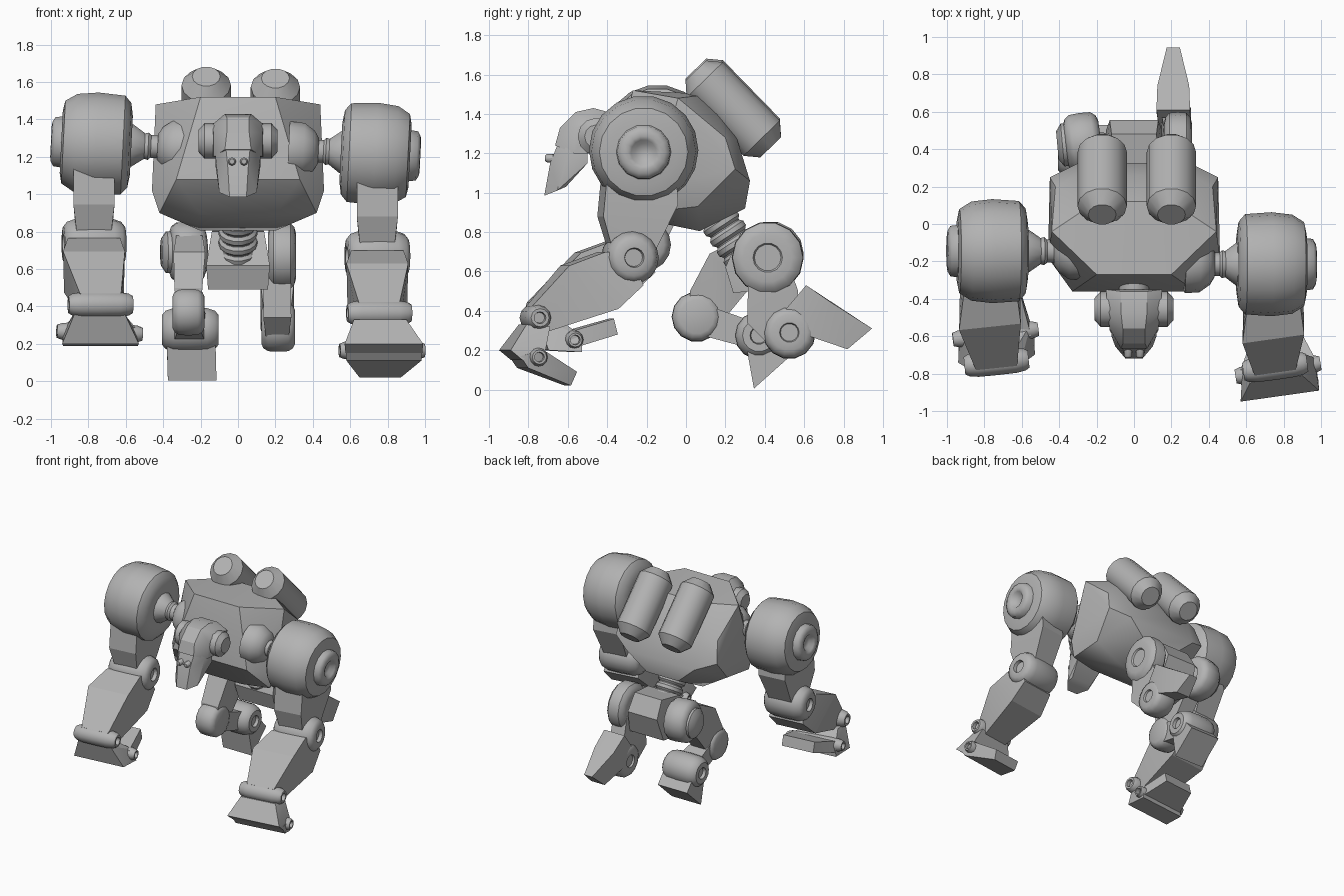
import bpy, bmesh, math
from mathutils import Vector

metal = bpy.data.materials.new("grey metal")
metal.diffuse_color = (0.45, 0.45, 0.45, 1)


def finish(name, bm, angle):
    bmesh.ops.recalc_face_normals(bm, faces=bm.faces)
    me = bpy.data.meshes.new(name)
    bm.to_mesh(me)
    bm.free()
    ob = bpy.data.objects.new(name, me)
    bpy.context.collection.objects.link(ob)
    me.materials.append(metal)
    bpy.ops.object.select_all(action='DESELECT')
    ob.select_set(True)
    bpy.context.view_layer.objects.active = ob
    bpy.ops.object.shade_smooth_by_angle(angle=math.radians(angle))
    return ob


def hull(name, pts, angle=20):
    """Convex solid around points."""
    bm = bmesh.new()
    for p in pts:
        bm.verts.new(p)
    res = bmesh.ops.convex_hull(bm, input=bm.verts)
    junk = {v for v in res["geom_interior"] + res["geom_unused"]
            if isinstance(v, bmesh.types.BMVert)}
    bmesh.ops.delete(bm, geom=list(junk), context='VERTS')
    bmesh.ops.dissolve_limit(bm, angle_limit=0.03, verts=bm.verts, edges=bm.edges)
    return finish(name, bm, angle)


def both(pts):
    return [(s * x, y, z) for x, y, z in pts for s in (1, -1)]


def limb(name, rows, yaw=0):
    """Block from a side outline: rows of (y, z, x centre, half width)."""
    k = math.tan(math.radians(yaw))
    return hull(name, [(x + s * w, y + s * w * k, z) for y, z, x, w in rows for s in (1, -1)])


def lathe(name, a, b, profile, seg=16, angle=40):
    """Turned part along a-b; profile of (fraction, radius)."""
    a, b = Vector(a), Vector(b)
    q = (b - a).to_track_quat('Z', 'Y')
    bm = bmesh.new()
    rings = []
    for t, r in profile:
        n = seg if r > 0 else 1
        rings.append([bm.verts.new(a.lerp(b, t) + q @ Vector(
            (r * math.cos(math.tau * i / seg), r * math.sin(math.tau * i / seg), 0)))
            for i in range(n)])
    for p, c in zip(rings, rings[1:]):
        for i in range(seg):
            j = (i + 1) % seg
            vs = [p[i % len(p)], p[j % len(p)], c[j % len(c)], c[i % len(c)]]
            vs = list(dict.fromkeys(vs))
            if len(vs) > 2:
                bm.faces.new(vs)
    return finish(name, bm, angle)


def drum(name, c, r, w, yaw=0, roll=0, hub=0.0, seg=16):
    """Rounded wheel across x, with recessed hub holes on both ends."""
    d = Vector((1, math.tan(math.radians(yaw)), math.tan(math.radians(roll)))).normalized() * w / 2
    c = Vector(c)
    half = [(.08 if hub else 0, 0)]
    if hub:
        half += [(.08, hub * .9), (0, hub)]
    half += [(0, r * .68), (.06, r * .86), (.2, r * .98)]
    prof = half + [(.5, r)] + [(1 - t, q) for t, q in reversed(half)]
    return lathe(name, c - d, c + d, prof, seg)


# torso: wide shoulders, back narrowing towards the waist
hull("torso", both([
    (.2, -.27, 1.52), (.44, -.04, 1.48), (.2, .12, 1.5),
    (.33, -.36, 1.08), (.18, -.36, 1.2), (.46, -.18, 1.02), (.42, -.2, .9), (.2, -.24, .89),
    (.45, .25, 1.12), (.42, .2, 1.28), (.3, .26, 1.27), (.3, .325, 1.06),
    (.14, .3, .92), (.41, .06, .93), (.2, .07, .805), (.22, -.1, .84)]), 32)

# back tanks
for side, x, dz in (("left", -.17, .01), ("right", .2, 0)):
    lathe("tank_" + side, (x, .05, 1.62 + dz), (x, .43, 1.23 + dz),
          [(0, 0), (0, .075), (.12, .132), (.88, .132), (1, .075), (1, 0)], 14)

# neck and head
lathe("neck", (0, -.28, 1.27), (0, -.42, 1.27), [(0, 0), (0, .08), (1, .08), (1, 0)], 14)
hull("helmet", both([
    (.07, -.36, 1.4), (.15, -.35, 1.35), (.14, -.36, 1.2), (.07, -.47, 1.43),
    (.14, -.47, 1.37), (.06, -.56, 1.41), (.13, -.56, 1.33), (.06, -.64, 1.33),
    (.13, -.57, 1.2), (.07, -.665, 1.24)]), 28)
hull("face", both([
    (.07, -.63, 1.3), (.12, -.6, 1.2), (.055, -.69, 1.15), (.1, -.655, 1.01), (.045, -.72, .985),
    (.09, -.61, 1.03), (.12, -.5, 1.15), (.12, -.5, 1.28)]), 28)
for s in (-1, 1):
    lathe("ear_disc", (s * .12, -.455, 1.285), (s * .21, -.455, 1.285),
          [(0, 0), (0, .095), (.65, .095), (1, .06), (1, 0)], 12)
    lathe("eye", (s * .032, -.65, 1.175), (s * .032, -.715, 1.175),
          [(0, 0), (0, .022), (.85, .022), (1, .014), (1, 0)], 8)

# shoulders, one arm hanging lower than the other
for side, s, y, z, x0, x1, tilt in (("left", -1, -.145, 1.27, .57, .945, .01),
                                    ("right", 1, -.215, 1.215, .55, .92, -.01)):
    def at(x, s=s, y=y, z=z, t=tilt):
        return (s * x, y, z + t * (x - .75) / .2)
    lathe("shoulder_" + side, at(x1), at(x0),
          [(0, 0), (0, .17), (.03, .225), (.2, .265), (.5, .278), (.88, .268), (.97, .23),
           (1, .16), (1, 0)], 18)
    lathe("shoulder_hub_" + side, at(x1 + .055), at(x1 - .02),
          [(.5, 0), (.5, .045), (.1, .065), (0, .085), (.05, .11), (.25, .135), (1, .142),
           (1, 0)], 14, 60)
    lathe("shoulder_axle_" + side, at(x0 + .03), at(.36),
          [(0, 0), (0, .12), (.15, .115), (.42, .07), (.5, .075), (.56, .062), (1, .062), (1, 0)], 14)
    lathe("shoulder_socket_" + side, at(.43), at(.27),
          [(0, 0), (0, .07), (.15, .11), (.5, .15), (1, .155), (1, 0)], 14)

# arms, built from the elbow position
for side, x, ey, ez, yaw in (("left", -.77, -.22, .735, 6), ("right", .745, -.285, .67, 8)):
    limb("upper_arm_" + side, [
        (ey - .13, ez + .42, x, .11), (ey + .22, ez + .42, x, .11), (ey - .15, ez + .21, x, .11),
        (ey + .23, ez + .27, x, .11), (ey - .1, ez + .04, x, .09), (ey + .1, ez, x, .09)], yaw)
    drum("elbow_" + side, (x, ey, ez), .137, .33, yaw, 0, .05)
    wx, wy, wz = (-.735, -.74, .41) if side == "left" else (.755, -.765, .365)
    limb("forearm_" + side, [
        (ey - .02, ez + .02, x, .12), (ey - .14, ez + .03, x, .14), (ey - .33, ez - .04, x, .165),
        (wy - .03, wz + .06, wx, .11), (wy + .05, wz - .07, wx, .11),
        (ey - .08, ez - .26, x, .16), (ey + .05, ez - .14, x, .14)], yaw)
    drum("wrist_" + side, (wx, wy, wz), .068, .345, yaw, 0, .03, 12)

# hands: palm, hinge pin and finger plate
limb("palm_left", [(-.77, .37, -.74, .13), (-.72, .2, -.735, .205), (-.55, .19, -.735, .2),
                   (-.55, .27, -.74, .19), (-.66, .36, -.75, .13)], 6)
drum("hand_pin_left", (-.74, -.59, .26), .052, .46, 7, -2, .025, 12)
limb("fingers_left", [(-.62, .29, -.74, .19), (-.38, .36, -.74, .13), (-.36, .28, -.74, .13),
                      (-.56, .22, -.74, .19)], 6)
limb("palm_right", [(-.83, .33, .76, .14), (-.92, .2, .78, .21), (-.86, .15, .78, .205),
                    (-.74, .2, .77, .19), (-.71, .32, .76, .14)], 8)
drum("hand_pin_right", (.77, -.78, .165), .054, .46, 9, 0, .025, 12)
limb("fingers_right", [(-.87, .17, .78, .205), (-.75, .2, .77, .2), (-.57, .09, .76, .12),
                       (-.6, .02, .76, .11), (-.83, .11, .78, .2)], 8)

# ribbed waist
ribs = [(0, 0)]
for i in range(5):
    ribs += [(i / 5, .088), (i / 5 + .05, .103), (i / 5 + .13, .103), (i / 5 + .18, .088)]
lathe("waist", (0, .13, .92), (0, .3, .66), ribs + [(1, 0)], 14)

# pelvis
limb("pelvis", [(.2, .62, 0, .17), (.24, .49, 0, .16), (.28, .8, 0, .14), (.48, .83, 0, .12),
                (.555, .7, 0, .13), (.5, .52, 0, .15)])

# hips
drum("hip_right", (.235, .415, .67), .183, .15, 0, 0, .075, 14)
drum("hip_left", (-.27, .43, .69), .165, .19, 8, 0, .075, 14)
lathe("hip_cap_left", (-.3, .43, .69), (-.41, .42, .69),
      [(0, 0), (0, .115), (.75, .115), (1, .075), (1, 0)], 14)

# left leg, folded forward with the foot planted
limb("thigh_left", [(.46, .68, -.26, .07), (.3, .78, -.26, .07), (.12, .69, -.26, .085),
                    (.02, .5, -.265, .075), (.02, .34, -.265, .06), (.17, .33, -.265, .06),
                    (.3, .52, -.26, .07)])
drum("knee_left", (-.265, .055, .37), .128, .17, 0, 0, 0, 14)
limb("shin_left", [(.07, .44, -.26, .06), (.33, .35, -.26, .09), (.36, .2, -.26, .09),
                   (.1, .27, -.26, .06)])
drum("ankle_left", (-.255, .37, .275), .122, .3, 0, 0, .045, 14)
limb("foot_left", [(.31, .2, -.25, .13), (.345, .005, -.245, .13), (.53, .17, -.25, .13),
                   (.45, .26, -.25, .13)])

# right leg, foot lifted behind
limb("thigh_right", [(.32, .68, .21, .07), (.52, .64, .22, .06), (.31, .34, .21, .075),
                     (.42, .23, .21, .06), (.56, .27, .21, .06), (.57, .5, .21, .06)])
drum("knee_right", (.215, .525, .29), .135, .18, 0, 0, .05, 14)
limb("foot_right", [(.5, .4, .21, .075), (.61, .53, .21, .09), (.74, .44, .21, .085),
                    (.945, .31, .21, .035), (.82, .205, .21, .06), (.6, .28, .21, .09)])
